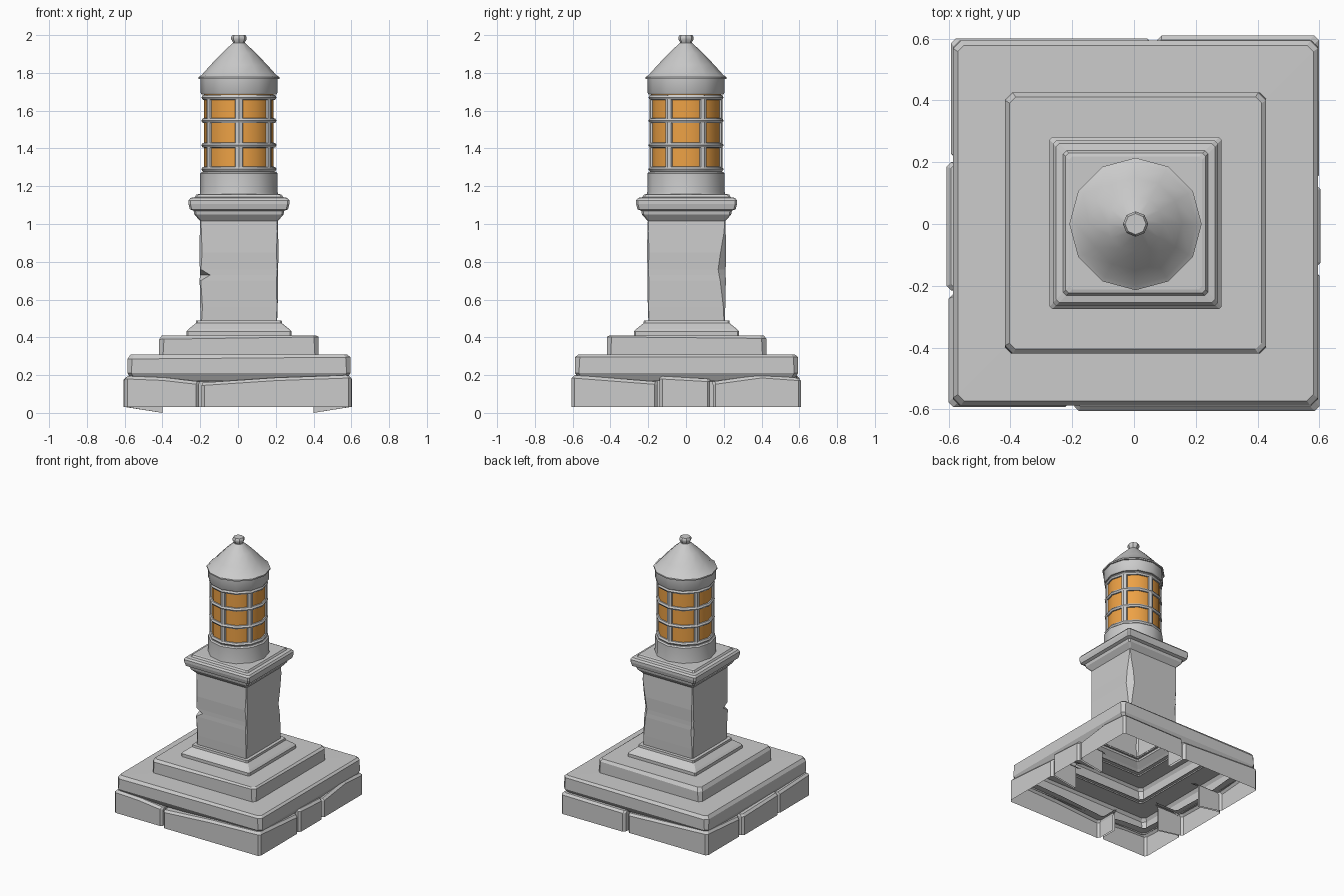
import bpy, bmesh, math
from mathutils import Vector

if "Cube" in bpy.data.objects:
    bpy.data.objects.remove(bpy.data.objects["Cube"])

CX, CY = 0.005, 0.003


def finish(name, verts, faces, smooth=False, mat=None):
    me = bpy.data.meshes.new(name)
    me.from_pydata(verts, [], faces)
    bm = bmesh.new()
    bm.from_mesh(me)
    bmesh.ops.remove_doubles(bm, verts=bm.verts, dist=1e-5)
    bmesh.ops.recalc_face_normals(bm, faces=bm.faces)
    bm.to_mesh(me)
    bm.free()
    ob = bpy.data.objects.new(name, me)
    bpy.context.collection.objects.link(ob)
    if mat:
        me.materials.append(mat)
    if smooth:
        bpy.ops.object.select_all(action='DESELECT')
        ob.select_set(True)
        bpy.context.view_layer.objects.active = ob
        bpy.ops.object.shade_smooth_by_angle(angle=math.radians(35))
    return ob


def loft(name, rings, closed=True, cap_top=False, **kw):
    """Bridge rings of equal length, bottom to top."""
    n = len(rings[0])
    verts = [p for r in rings for p in r]
    faces = []
    for k in range(len(rings) - 1):
        for i in range(n if closed else n - 1):
            j = (i + 1) % n
            faces.append((k*n + i, k*n + j, (k+1)*n + j, (k+1)*n + i))
    if cap_top:
        faces.append(tuple(range((len(rings) - 1) * n, len(rings) * n)))
    return finish(name, verts, faces, **kw)


def square(h, z, ch, tilt=(0, 0)):
    """Square ring with one chamfer size per corner: FL, FR, BR, BL."""
    if not isinstance(ch, (tuple, list)):
        ch = [ch] * 4
    a, b, c, d = ch
    pts = [(-h, -h + a), (-h + a, -h), (h - b, -h), (h, -h + b),
           (h, h - c), (h - c, h), (-h + d, h), (-h, h - d)]
    return [(x + CX, y + CY, z + tilt[0]*x + tilt[1]*y) for x, y in pts]


def lathe(name, prof, n=12, mat=None, closed_profile=False):
    prof = prof + prof[:1] if closed_profile else prof
    rings = [[(CX + r*math.cos(2*math.pi*i/n), r*math.sin(2*math.pi*i/n), z)
              for i in range(n)] for r, z in prof]
    cap = not closed_profile and prof[-1][0] < 0.1
    return loft(name, rings, cap_top=cap, smooth=True, mat=mat)


def stone(name, path, dip=(0.03, 0.03), c=0.015):
    """Open-backed foundation stone: a wall along path (x, y, top) with bevelled top.
    The first and last points are the joint faces running inward."""
    pts = []
    for i, p in enumerate(path):
        p = Vector(p)
        if 0 < i < len(path) - 1:
            a, b = Vector(path[i-1]) - p, Vector(path[i+1]) - p
            if abs(a.xy.normalized().dot(b.xy.normalized())) < 0.7:
                pts += [p + a.normalized()*c, p + b.normalized()*c]
                continue
        pts.append(p)
    low = [(p.x, p.y, 0.03) for p in pts]
    low[0] = (*low[0][:2], dip[0])
    low[-1] = (*low[-1][:2], dip[1])
    rings = [low, [(p.x, p.y, p.z - 0.015) for p in pts],
             [(p.x*0.975, p.y*0.975, p.z) for p in pts],
             [(p.x*0.88, p.y*0.88, p.z) for p in pts]]
    loft(name, rings, closed=False)


# Foundation stones
stone("stone_front_left", [(-.207, -.45, .165), (-.207, -.592, .165), (-.4, -.592, .187),
      (-.6, -.592, .195), (-.6, -.226, .18), (-.4, -.226, .18)], (.03, .0))
stone("stone_front_right", [(-.193, -.45, .16), (-.193, -.605, .16), (.2, -.605, .186),
      (.6, -.605, .2), (.6, -.152, .165), (.4, -.152, .165)], (.03, .0))
stone("stone_right_middle", [(.4, -.14, .195), (.603, -.14, .195), (.603, .128, .18),
      (.4, .128, .18)], (.0, .0))
stone("stone_back_right", [(.4, .142, .165), (.598, .142, .165), (.598, .4, .2),
      (.598, .61, .185), (.075, .61, .18), (.075, .45, .18)], (.0, .03))
stone("stone_back_left", [(.058, .45, .17), (.058, .6, .17), (-.592, .6, .2),
      (-.592, .212, .17), (-.4, .212, .17)], (.03, .0))
stone("stone_left_middle", [(-.4, .2, .18), (-.607, .2, .18), (-.607, -.215, .19),
      (-.4, -.215, .19)], (.0, .0))

# Stepped slabs, open underneath
loft("lower_slab", [square(.565, .17, .02), square(.59, .21, .02),
     square(.59, .29, .025, (.008, 0)), square(.575, .308, .02), square(.40, .31, .02)])
loft("upper_step", [square(.422, .30, .02), square(.422, .392, .025, (.015, -.01)),
     square(.408, .41, .02), square(.25, .41, .01)])
loft("plinth", [square(h, z, .008) for h, z in [(.278, .40), (.278, .432), (.265, .445),
     (.228, .475), (.226, .49), (.2, .49)]])

# Column with worn corners: half width, height, corner chamfers
loft("column", [square(h, z, c) for h, z, c in [
    (.202, .48, (.004, .004, .004, .004)),
    (.205, .56, (.012, .004, .01, .006)),
    (.208, .70, (.006, .01, .03, .015)),
    (.207, .73, (.055, .006, .035, .008)),
    (.207, .76, (.006, .004, .04, .012)),
    (.210, .85, (.015, .012, .03, .01)),
    (.207, .96, (.008, .004, .008, .006)),
    (.205, 1.03, (.004, .004, .004, .004))]])

# Moulded cap
loft("column_cap", [square(h, z, .01) for h, z in [(.205, 1.015), (.236, 1.05),
     (.24, 1.07), (.26, 1.078), (.267, 1.105), (.267, 1.125), (.257, 1.138),
     (.234, 1.142), (.226, 1.155), (.215, 1.158)]], cap_top=True)

# Lantern
amber = bpy.data.materials.new("amber_glass")
amber.diffuse_color = (0.85, 0.36, 0.06, 1)
amber.use_nodes = True
amber.node_tree.nodes["Principled BSDF"].inputs["Base Color"].default_value = amber.diffuse_color
lathe("lantern_base", [(.208, 1.155), (.205, 1.17), (.205, 1.268), (.196, 1.276), (.175, 1.278)])
lathe("lantern_glass", [(.184, 1.27), (.184, 1.69)], mat=amber)
for i, z in enumerate((1.29, 1.417, 1.547, 1.67)):
    lathe(f"lantern_ring_{i+1}", [(.18, z-.014), (.192, z-.012), (.199, z), (.192, z+.012),
          (.18, z+.014)], closed_profile=True)
for k in range(6):
    a = math.radians(60*k - 90)
    d, t = Vector((math.cos(a), math.sin(a), 0)), Vector((-math.sin(a), math.cos(a), 0))
    o = Vector((CX, 0, 0))
    sec = [t*-.022 + d*.172, t*-.018 + d*.188, d*.194, t*.018 + d*.188, t*.022 + d*.172]
    loft(f"lantern_bar_{k+1}", [[o + s + Vector((0, 0, z)) for s in sec] for z in (1.28, 1.68)],
         closed=False)
lathe("lantern_collar", [(.175, 1.684), (.198, 1.686), (.204, 1.695), (.204, 1.775)])

# Conical roof and finial
lathe("roof", [(.19, 1.768), (.214, 1.768), (.214, 1.778), (.198, 1.788), (.15, 1.842),
      (.09, 1.905), (.033, 1.958)])
lathe("finial", [(.03, 1.955), (.033, 1.965), (.041, 1.978), (.041, 1.99), (.034, 2.0)], n=8)
